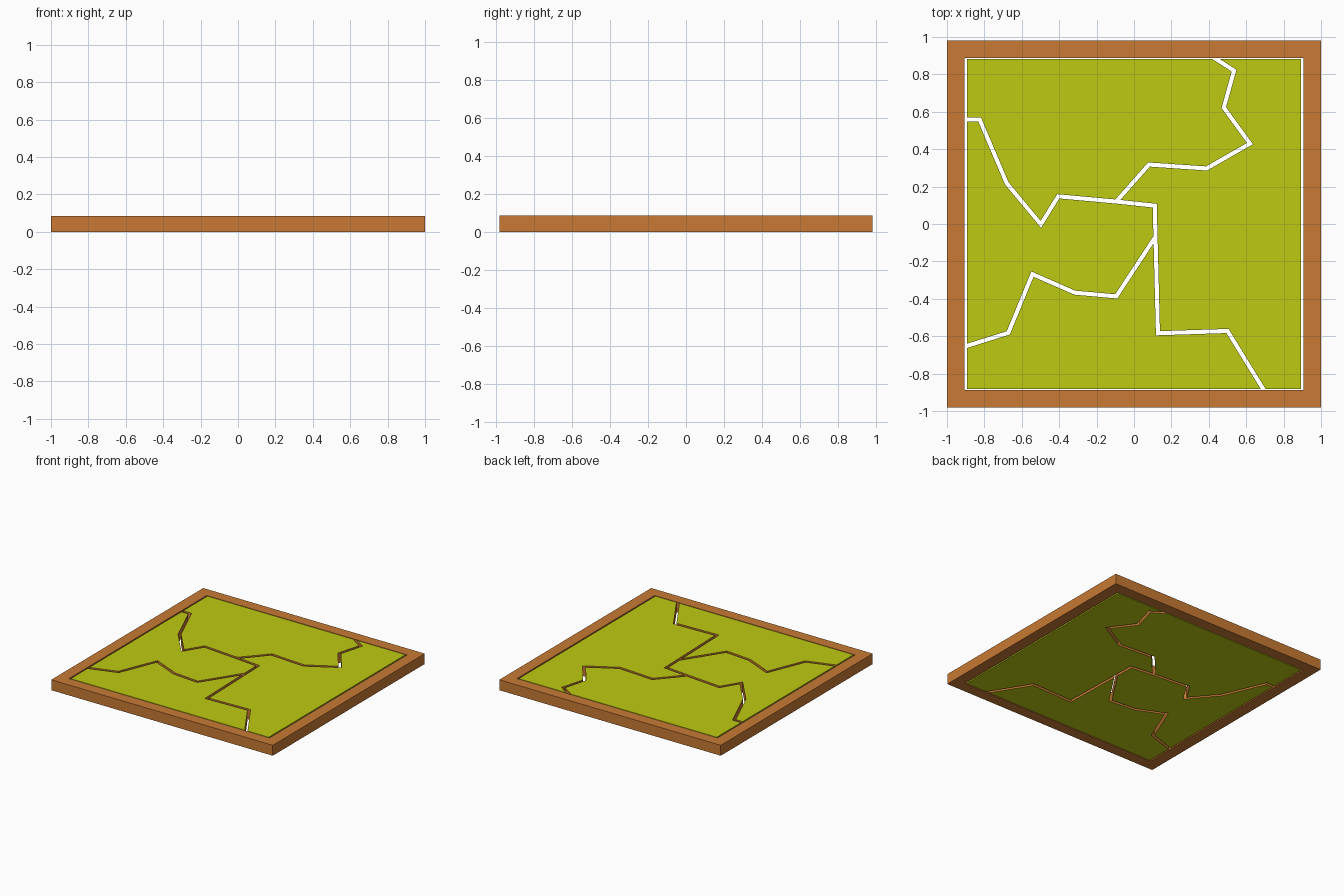
import bpy
import bmesh
from mathutils import Vector

if "Cube" in bpy.data.objects:
    bpy.data.objects.remove(bpy.data.objects["Cube"])

H = 0.085            # thickness
PX, PY = 0.894, 0.881  # panel half size
GAP = 0.011          # half width of a crack


def material(name, rgb):
    m = bpy.data.materials.new(name)
    m.diffuse_color = (*rgb, 1)
    m.use_nodes = True
    m.node_tree.nodes["Principled BSDF"].inputs["Base Color"].default_value = m.diffuse_color
    return m


WOOD = material("wood_orange", (0.58, 0.195, 0.034))
LIME = material("lime", (0.51, 0.59, 0.006))


def make_object(name, bm, mats):
    bmesh.ops.recalc_face_normals(bm, faces=bm.faces)
    me = bpy.data.meshes.new(name)
    bm.to_mesh(me)
    bm.free()
    for m in mats:
        me.materials.append(m)
    ob = bpy.data.objects.new(name, me)
    bpy.context.collection.objects.link(ob)


def rect(x, y):
    return [(-x, -y), (x, -y), (x, y), (-x, y)]


def frame():
    bm = bmesh.new()
    rings = [[bm.verts.new((x, y, z)) for x, y in rect(*s)]
             for s, z in (((1, 0.98), 0), ((1, 0.98), H),
                          ((0.905, 0.888), H), ((0.905, 0.888), 0))]
    for a, b in zip(rings, rings[1:] + rings[:1]):
        for i in range(4):
            j = (i + 1) % 4
            bm.faces.new((a[i], a[j], b[j], b[i]))
    make_object("frame", bm, [WOOD])


def on_border(a, b):
    return any(abs(abs(a[k]) - s) < 1e-6 and abs(a[k] - b[k]) < 1e-6
               for k, s in ((0, PX), (1, PY)))


def piece(name, pts):
    n = len(pts)
    area = sum(pts[i - 1][0] * pts[i][1] - pts[i][0] * pts[i - 1][1] for i in range(n))
    if area < 0:
        pts = pts[::-1]
    # inward normal and inset of every edge; crack edges step back, outer ones stay
    edges = []
    for i in range(n):
        a, b = pts[i], pts[(i + 1) % n]
        d = (Vector(b) - Vector(a)).normalized()
        edges.append((-d.y, d.x, 0 if on_border(a, b) else GAP))
    bm = bmesh.new()
    low, high = [], []
    for i, (x, y) in enumerate(pts):
        ax, ay, da = edges[i - 1]
        bx, by, db = edges[i]
        det = ax * by - ay * bx
        if abs(det) < 1e-3:
            ox, oy = bx * db, by * db
        else:
            ox, oy = (da * by - db * ay) / det, (ax * db - bx * da) / det
        low.append(bm.verts.new((x + ox, y + oy, 0)))
        high.append(bm.verts.new((x + ox, y + oy, H)))
    bm.faces.new(high)
    bm.faces.new(low[::-1])
    for i in range(n):
        j = (i + 1) % n
        f = bm.faces.new((low[i], low[j], high[j], high[i]))
        f.material_index = 1 if edges[i][2] else 0
    make_object(name, bm, [LIME, WOOD])


# crack centre lines
west = [(-PX, 0.558), (-0.825, 0.558), (-0.68, 0.217), (-0.498, -0.002), (-0.405, 0.148)]
j1, bend, j2 = (-0.095, 0.12), (0.111, 0.098), (0.115, -0.068)
south = [(0.128, -0.584), (0.5, -0.572), (0.69, -PY)]
north = [(0.08, 0.318), (0.388, 0.297), (0.62, 0.43), (0.48, 0.622), (0.535, 0.82), (0.44, PY)]
southwest = [(-0.095, -0.387), (-0.317, -0.367), (-0.543, -0.268), (-0.672, -0.582), (-PX, -0.652)]

frame()
piece("piece_upper_left", west + [j1] + north + [(-PX, PY)])
piece("piece_right", [j1, bend, j2] + south + [(PX, -PY), (PX, PY)] + north[::-1])
piece("piece_middle_left", west + [j1, bend, j2] + southwest)
piece("piece_lower_left", [j2] + south + [(-PX, -PY)] + southwest[::-1])
